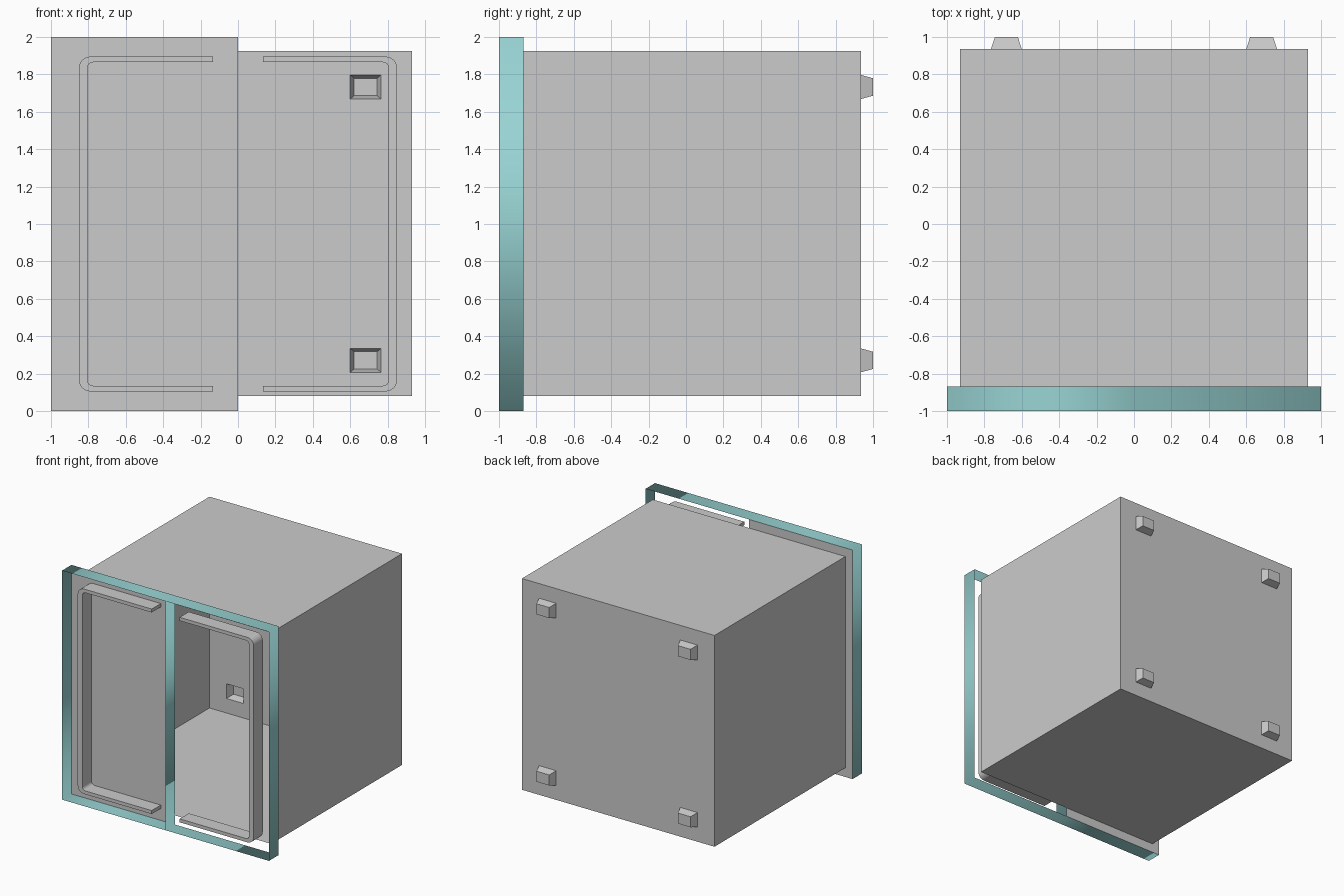
import bpy, bmesh, math

if "Cube" in bpy.data.objects:
    bpy.data.objects.remove(bpy.data.objects["Cube"])

def material(name, rgb):
    m = bpy.data.materials.new(name)
    m.diffuse_color = (*rgb, 1)
    m.use_nodes = True
    m.node_tree.nodes["Principled BSDF"].inputs["Base Color"].default_value = m.diffuse_color
    return m

GREY = material("light grey", (0.6, 0.6, 0.6))
TEAL = material("pale teal", (0.32, 0.66, 0.66))

def make(name, quads, mat, smooth=False, closed=False):
    """Object from a list of quads, with shared corners welded."""
    bm = bmesh.new()
    for q in quads:
        bm.faces.new([bm.verts.new(p) for p in q])
    bmesh.ops.remove_doubles(bm, verts=bm.verts[:], dist=1e-5)
    if closed:
        bmesh.ops.recalc_face_normals(bm, faces=bm.faces[:])
    for f in bm.faces:
        f.smooth = smooth
    me = bpy.data.meshes.new(name)
    bm.to_mesh(me)
    bm.free()
    me.materials.append(mat)
    ob = bpy.data.objects.new(name, me)
    bpy.context.collection.objects.link(ob)
    return ob

F, B = -0.87, 0.935            # front opening and back wall
X, Z0, Z1 = 0.93, 0.08, 1.925  # cabinet half width, bottom, top

# Cabinet shell: thin walls, open at the front
ring = [(-X, Z0), (X, Z0), (X, Z1), (-X, Z1)]
quads = []
for i in range(4):
    (xa, za), (xb, zb) = ring[i], ring[(i + 1) % 4]
    quads.append([(xa, F, za), (xb, F, zb), (xb, B, zb), (xa, B, za)])

# Back wall with four hollow tapered feet pressed outwards
xs = [-X, -0.765, -0.6, 0.6, 0.765, X]
zs = [Z0, 0.207, 0.335, 1.668, 1.797, Z1]
for i in range(5):
    for j in range(5):
        x0, x1, z0, z1 = xs[i], xs[i + 1], zs[j], zs[j + 1]
        base = [(x0, B, z0), (x0, B, z1), (x1, B, z1), (x1, B, z0)]
        if i in (1, 3) and j in (1, 3):
            a, b = 0.021, 0.018
            tip = [(x0 + a, 1, z0 + b), (x0 + a, 1, z1 - b),
                   (x1 - a, 1, z1 - b), (x1 - a, 1, z0 + b)]
            quads.append(tip)
            for k in range(4):
                n = (k + 1) % 4
                quads.append([base[k], base[n], tip[n], tip[k]])
        else:
            quads.append(base)
make("cabinet_shell", quads, GREY)

# Fixed panel closing the left half
make("left_panel", [[(-1, F, 0), (0, F, 0), (0, F, 2), (-1, F, 2)]], GREY)

# Thin front frame with a central divider
def strip(a, b):
    return [(a[0], -1, a[1]), (b[0], -1, b[1]), (b[0], F, b[1]), (a[0], F, a[1])]

loop = [(-1, 0), (0, 0), (1, 0), (1, 2), (0, 2), (-1, 2)]
frame = [strip(loop[i], loop[(i + 1) % 6]) for i in range(6)]
frame.append(strip((0, 0), (0, 2)))
make("front_frame", frame, TEAL, smooth=True)

# C-shaped rails, one in each half
def rail_path(x, z, r, cx=0.79, cz=0.835):
    pts = [(0.135, 1 + z)]
    for k in range(7):
        t = math.radians(90 - 15 * k)
        pts.append((x - r + r * math.cos(t), 1 + z - r + r * math.sin(t)))
    return pts + [(px, 2 - pz) for px, pz in reversed(pts)]

outer = rail_path(0.85, 0.895, 0.06)
inner = rail_path(0.805, 0.865, 0.03)
for side, s in (("left", -1), ("right", 1)):
    y0, y1 = -0.998, -0.872
    sections = [[(s * o[0], y0, o[1]), (s * o[0], y1, o[1]),
                 (s * i[0], y1, i[1]), (s * i[0], y0, i[1])]
                for o, i in zip(outer, inner)]
    quads = [sections[0], sections[-1]]
    for a, b in zip(sections, sections[1:]):
        for k in range(4):
            n = (k + 1) % 4
            quads.append([a[k], a[n], b[n], b[k]])
    make(side + "_rail", quads, GREY, closed=True)
